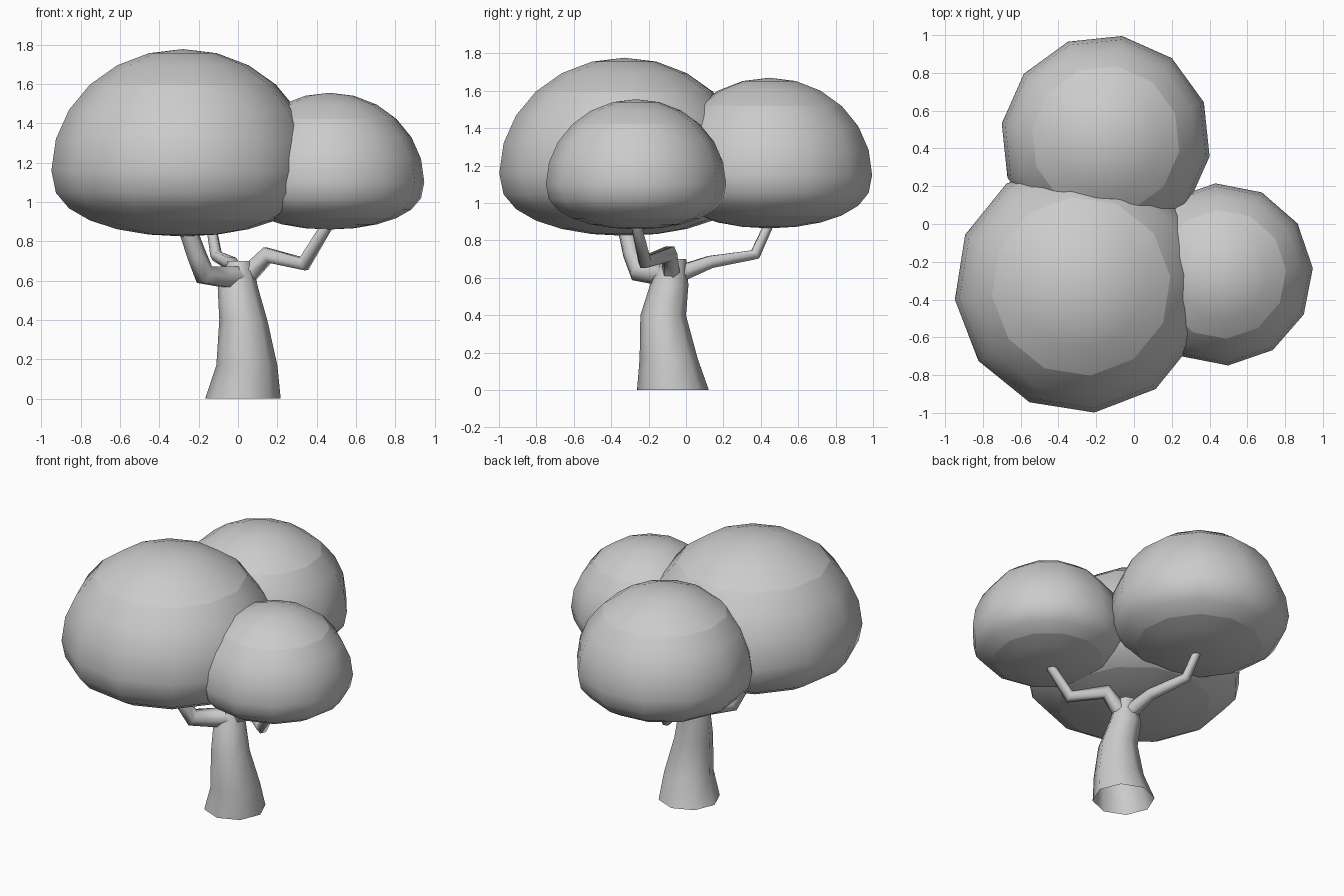
import bpy, bmesh, math
from mathutils import Vector

if "Cube" in bpy.data.objects:
    bpy.data.objects.remove(bpy.data.objects["Cube"])


def finish(name, bm, angle=40):
    bmesh.ops.recalc_face_normals(bm, faces=bm.faces)
    mesh = bpy.data.meshes.new(name)
    bm.to_mesh(mesh)
    bm.free()
    ob = bpy.data.objects.new(name, mesh)
    bpy.context.collection.objects.link(ob)
    for p in mesh.polygons:
        p.use_smooth = True
    return ob


def skin(bm, rings):
    n = len(rings[0])
    for a, b in zip(rings, rings[1:]):
        for i in range(n):
            j = (i + 1) % n
            bm.faces.new((a[i], a[j], b[j], b[i]))


def crown(name, centre, radius, up, down, turn):
    """Twelve-sided dome: tall above its widest ring, flattened below."""
    bm = bmesh.new()
    bmesh.ops.create_uvsphere(bm, u_segments=12, v_segments=12, radius=1)
    # creases around the cap and the underside
    level = math.sin(math.radians(45))
    for e in bm.edges:
        if all(abs(abs(v.co.z) - level) < 0.01 for v in e.verts):
            e.smooth = False
    t = math.radians(turn)
    for v in bm.verts:
        x, y, z = v.co
        z = z * up if z > 0 else -down * abs(z) ** 0.8
        v.co = Vector(centre) + Vector((
            radius * (x * math.cos(t) - y * math.sin(t)),
            radius * (x * math.sin(t) + y * math.cos(t)), z))
    finish(name, bm)


def tube(name, points, sides, level=False, cap_start=True):
    """Tapered tube through (x, y, z, radius) points."""
    bm = bmesh.new()
    pts = [Vector(p[:3]) for p in points]
    rings = []
    for k, p in enumerate(pts):
        before = (p - pts[k - 1]).normalized() if k else Vector()
        after = (pts[k + 1] - p).normalized() if k < len(pts) - 1 else Vector()
        d = Vector((0, 0, 1)) if level else (before + after).normalized()
        # keep one common side direction so the tube does not twist
        span = pts[-1] - pts[0]
        side = Vector((1, 0, 0)) if level else Vector((-span.y, span.x, 0))
        u = (side - d * side.dot(d)).normalized()
        w = d.cross(u)
        rings.append([bm.verts.new(p + points[k][3] * (
            u * math.cos(2 * math.pi * i / sides) +
            w * math.sin(2 * math.pi * i / sides))) for i in range(sides)])
    skin(bm, rings)
    caps = [rings[-1]] + ([rings[0]] if cap_start else [])
    for ring in caps:
        f = bm.faces.new(ring)
        for e in f.edges:
            e.smooth = False
    finish(name, bm)


# Leaf crowns
crown("large_crown", (-0.28, -0.33, 1.16), 0.672, 0.617, 0.335, 6)
crown("right_crown", (0.465, -0.267, 1.10), 0.483, 0.455, 0.24, 4)
crown("back_crown", (-0.15, 0.445, 1.15), 0.557, 0.52, 0.285, 21)

# Trunk, flared at the base and open underneath
tube("trunk", [(0.025, -0.07, 0, 0.192), (0.045, -0.093, 0.17, 0.155),
               (0.027, -0.122, 0.40, 0.122), (0.0, -0.09, 0.56, 0.103),
               (0.01, -0.062, 0.70, 0.063)], 8, level=True, cap_start=False)

# Branches
tube("right_branch", [(0.05, -0.08, 0.63, 0.05), (0.15, -0.09, 0.73, 0.047),
                      (0.335, -0.22, 0.685, 0.04), (0.465, -0.27, 0.90, 0.03)], 6)
tube("back_branch", [(0.0, -0.04, 0.62, 0.05), (-0.03, 0.13, 0.685, 0.038),
                     (-0.11, 0.37, 0.725, 0.032), (-0.14, 0.45, 0.90, 0.026)], 6)
tube("left_branch", [(0.0, -0.10, 0.62, 0.062), (-0.07, -0.16, 0.62, 0.06),
                     (-0.17, -0.25, 0.63, 0.057), (-0.21, -0.29, 0.73, 0.05),
                     (-0.27, -0.33, 0.90, 0.045)], 6)
